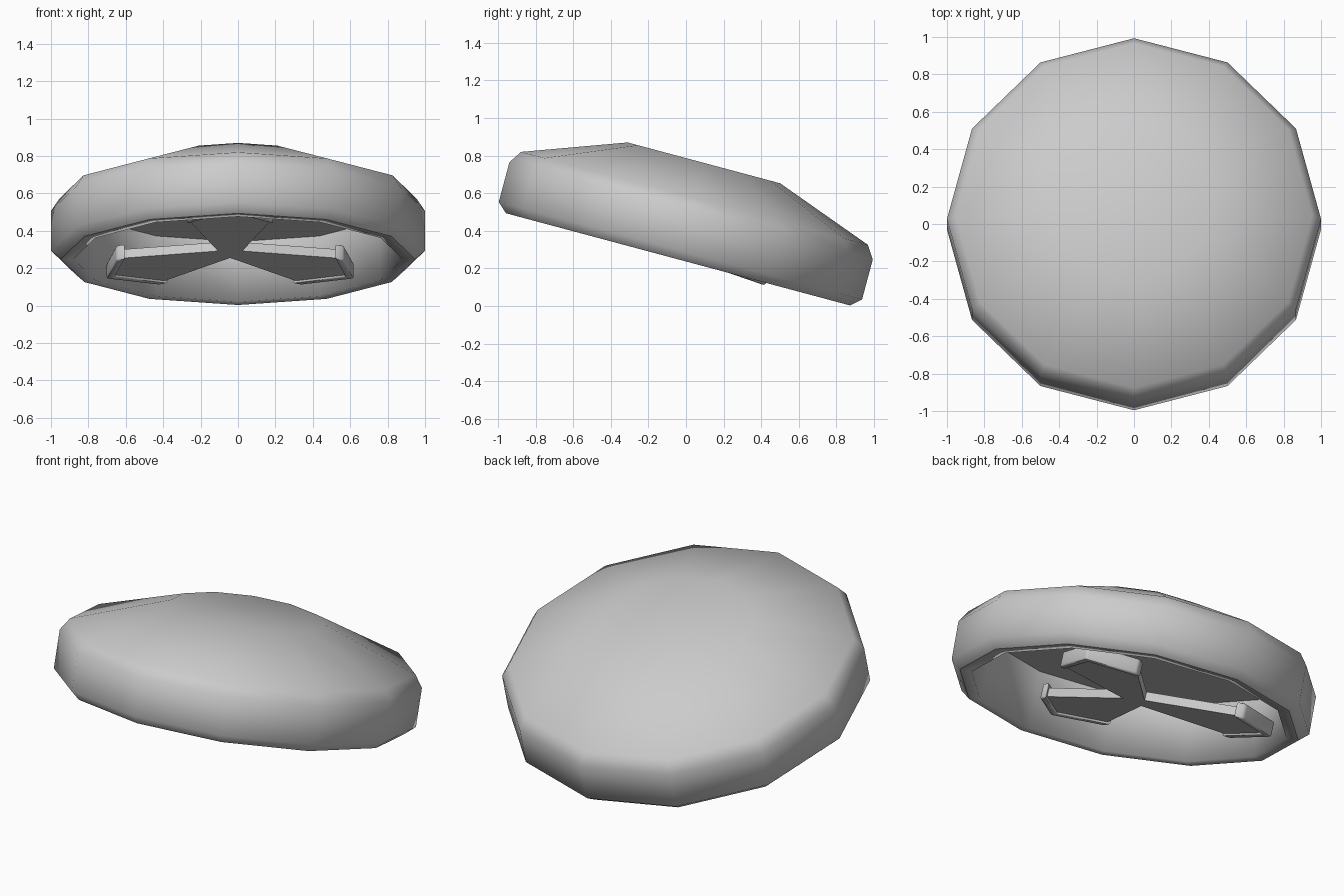
import bpy, bmesh, math
from mathutils import Matrix

if "Cube" in bpy.data.objects:
    bpy.data.objects.remove(bpy.data.objects["Cube"])


def finish(name, bm, matrix, angle=None):
    bmesh.ops.recalc_face_normals(bm, faces=bm.faces)
    me = bpy.data.meshes.new(name)
    bm.to_mesh(me)
    bm.free()
    ob = bpy.data.objects.new(name, me)
    bpy.context.collection.objects.link(ob)
    ob.matrix_world = matrix
    if angle:
        bpy.ops.object.select_all(action='DESELECT')
        ob.select_set(True)
        bpy.context.view_layer.objects.active = ob
        bpy.ops.object.shade_smooth_by_angle(angle=math.radians(angle))
    return ob


def prism(outline, z0, z1):
    bm = bmesh.new()
    face = bm.faces.new([bm.verts.new((x, y, z0)) for x, y in outline])
    top = bmesh.ops.extrude_face_region(bm, geom=[face])['geom']
    verts = [v for v in top if isinstance(v, bmesh.types.BMVert)]
    bmesh.ops.translate(bm, verts=verts, vec=(0, 0, z1 - z0))
    return bm


def polar(r, deg):
    return r * math.cos(math.radians(deg)), r * math.sin(math.radians(deg))


# Twelve-sided dome: outer profile, rim, then the recess with a flat ceiling
SIDES = 12
profile = [(0.42, 0.531), (0.954, 0.336), (1.0, 0.267), (1.0, 0.047),
           (0.947, 0.0), (0.88, 0.0), (0.87, 0.33)]
SHARP_RINGS = (4, 6)
bm = bmesh.new()
rings = [[bm.verts.new((*polar(r, 360 * i / SIDES), z)) for i in range(SIDES)]
         for r, z in profile]
for a, b in zip(rings, rings[1:]):
    for i in range(SIDES):
        j = (i + 1) % SIDES
        bm.faces.new((a[i], a[j], b[j], b[i]))
bm.faces.new(rings[0])
bm.faces.new(rings[-1])
for f in bm.faces:
    f.smooth = True
for k in SHARP_RINGS:
    for i in range(SIDES):
        bm.edges.get((rings[k][i], rings[k][(i + 1) % SIDES])).smooth = False
dome_place = Matrix.Translation((0, -0.042, 0.248)) @ Matrix.Rotation(math.radians(-15), 4, 'X')
finish("dome_shell", bm, dome_place)

# Three-armed bracket under the dome, tilted a little more than the dome
place = Matrix.Translation((-0.042, -0.035, 0.266)) @ Matrix.Rotation(math.radians(-19), 4, 'X')
ARMS = (30, 150, 270)
TIP, END_R, HALF = 0.765, 0.615, 22
star = []
for a in ARMS:
    star += [polar(END_R - 0.02, a - HALF), polar(TIP - 0.02, a),
             polar(END_R - 0.02, a + HALF), polar(0.075, a + 60)]
finish("bracket_arms", prism(star, 0.014, 0.064), place, 30)

# V-shaped rounded lip on the end of each arm
for n, a in enumerate(ARMS):
    lip = [polar(END_R, -HALF), (TIP, 0), polar(END_R, HALF)]
    inner = [(x - 0.055, y) for x, y in reversed(lip)]
    bm = prism(lip + inner, 0.0, 0.09)
    bmesh.ops.bevel(bm, geom=bm.edges[:], offset=0.012, segments=2,
                    profile=0.5, affect='EDGES')
    finish(f"arm_lip_{n + 1}", bm, place @ Matrix.Rotation(math.radians(a), 4, 'Z'), 40)
